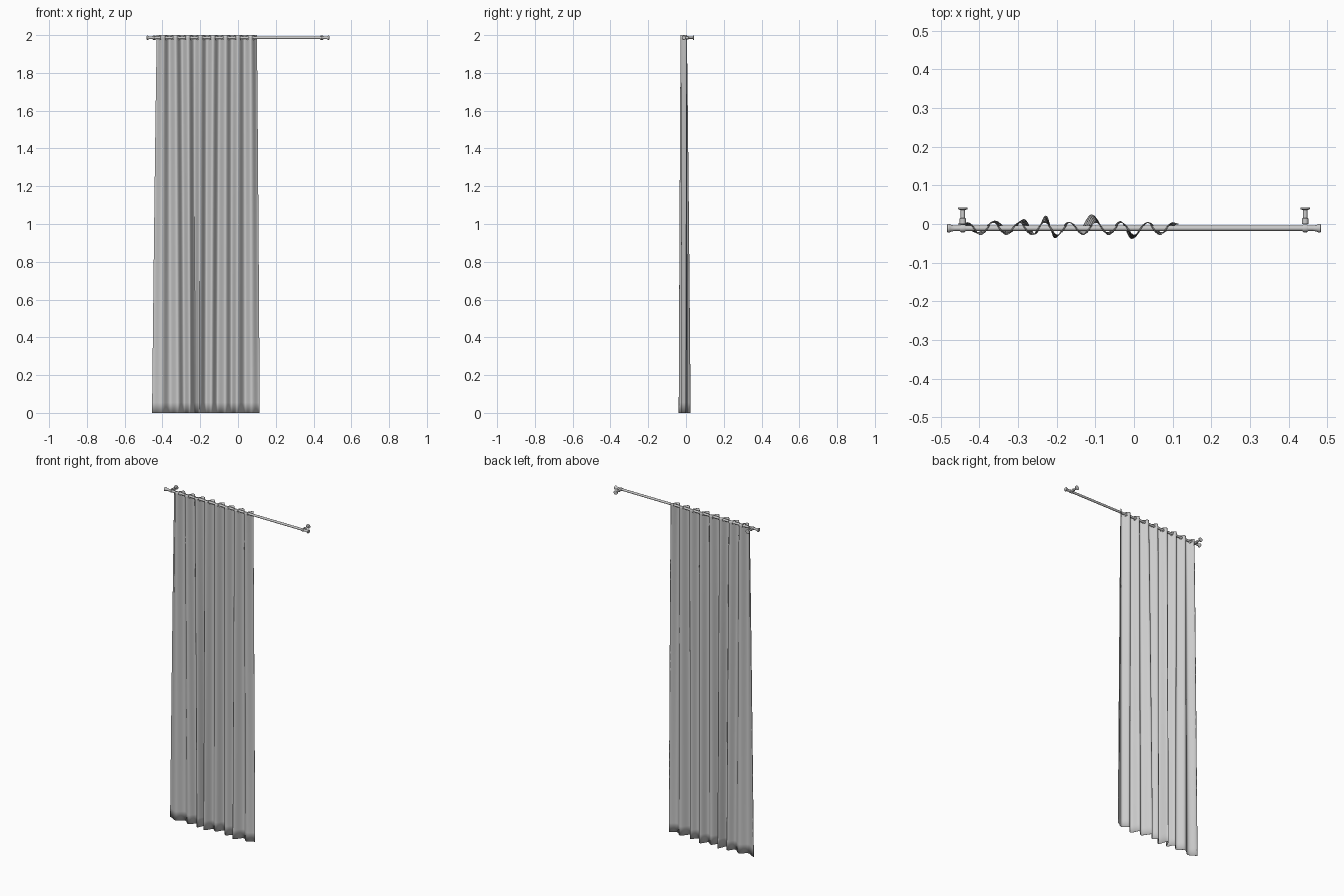
import bpy, bmesh, math
from mathutils import Vector

if "Cube" in bpy.data.objects:
    bpy.data.objects.remove(bpy.data.objects["Cube"])

ROD_Y, ROD_Z, ROD_R = -0.011, 1.986, 0.0068


def shade(ob):
    bpy.ops.object.select_all(action='DESELECT')
    ob.select_set(True)
    bpy.context.view_layer.objects.active = ob
    bpy.ops.object.shade_smooth_by_angle(angle=math.radians(40))


def lathe(name, profile, origin, axis, seg=24):
    """Revolve (radius, distance) points about an axis through origin."""
    bm = bmesh.new()
    q = Vector((0, 0, 1)).rotation_difference(Vector(axis))
    rings = []
    for r, d in profile:
        rings.append([bm.verts.new(Vector(origin) + q @ Vector((
            r * math.cos(2 * math.pi * i / seg), r * math.sin(2 * math.pi * i / seg), d)))
            for i in range(seg)])
    for a, b in zip(rings, rings[1:]):
        for i in range(seg):
            j = (i + 1) % seg
            bm.faces.new((a[i], a[j], b[j], b[i]))
    bm.faces.new(rings[0][::-1])
    bm.faces.new(rings[-1])
    me = bpy.data.meshes.new(name)
    bm.to_mesh(me)
    bm.free()
    ob = bpy.data.objects.new(name, me)
    bpy.context.collection.objects.link(ob)
    shade(ob)
    return ob


# Rod with end caps and wall brackets
lathe("rod", [(ROD_R, -0.474), (ROD_R, 0.474)], (0, ROD_Y, ROD_Z), (1, 0, 0))
for s, side in ((-1, "left"), (1, "right")):
    lathe(side + "_end_cap", [(0.0075, 0.464), (0.008, 0.472), (0.0105, 0.477), (0.0115, 0.479),
                              (0.0115, 0.482), (0.010, 0.4835)], (0, ROD_Y, ROD_Z), (s, 0, 0))
    bx = s * 0.443
    lathe(side + "_bracket_collar", [(0.0085, -0.007), (0.0092, -0.005), (0.0092, 0.005),
                                     (0.0085, 0.007)], (bx, ROD_Y, ROD_Z), (1, 0, 0))
    lathe(side + "_bracket_arm", [(0.008, 0.0), (0.008, 0.014), (0.0055, 0.016), (0.0055, 0.036),
                                  (0.0125, 0.0385), (0.0125, 0.043)], (bx, 0, ROD_Z), (0, 1, 0))
    lathe(side + "_bracket_screw", [(0.0045, 0.006), (0.0045, 0.0105)],
          (bx, ROD_Y, ROD_Z), (0, -1, 0), 12)

# Curtain folds: alternating back and front extremes, regular at the top, loose at the hem
N = 16
top = [(-0.43 + 0.53 * i / N, -0.028 if i % 2 else 0.004) for i in range(N + 1)]
hem = [(-0.455, 0.0), (-0.405, -0.022), (-0.36, 0.008), (-0.318, -0.020), (-0.285, 0.012),
       (-0.255, -0.026), (-0.228, 0.021), (-0.205, -0.036), (-0.170, 0.005), (-0.142, -0.014),
       (-0.110, 0.024), (-0.068, -0.022), (-0.035, 0.007), (-0.006, -0.038), (0.038, 0.004),
       (0.072, -0.022), (0.115, 0.0)]


def fold(pts, u):
    i = min(int(u), N - 1)
    t = u - i
    (x0, y0), (x1, y1) = pts[i], pts[i + 1]
    return Vector((x0 + (x1 - x0) * t, y0 + (y1 - y0) * (0.5 - 0.5 * math.cos(math.pi * t))))


def cloth_point(u, z):
    t = max(0.0, 1.97 - z) / 1.97
    p = fold(top, u).lerp(fold(hem, u), t ** 0.85)
    return Vector((p.x, p.y, z))


SUB = 10
levels = [2.0, 1.985, 1.97] + [1.97 * (1 - k / 36) for k in range(1, 37)]
bm = bmesh.new()
grid = [[bm.verts.new(cloth_point(c / SUB, z)) for c in range(N * SUB + 1)] for z in levels]
for a, b in zip(grid, grid[1:]):
    for c in range(N * SUB):
        bm.faces.new((a[c], b[c], b[c + 1], a[c + 1]))
me = bpy.data.meshes.new("curtain")
bm.to_mesh(me)
bm.free()
curtain = bpy.data.objects.new("curtain", me)
bpy.context.collection.objects.link(curtain)
shade(curtain)
sol = curtain.modifiers.new("thickness", 'SOLIDIFY')
sol.thickness, sol.offset = 0.0015, 0

# Holes where the rod passes through the cloth
cutter = lathe("hole_cutter", [(0.0088, -0.47), (0.0088, 0.2)], (0, ROD_Y, ROD_Z), (1, 0, 0))
cutter.hide_render = True
cutter.hide_set(True)
cut = curtain.modifiers.new("holes", 'BOOLEAN')
cut.operation, cut.object, cut.solver = 'DIFFERENCE', cutter, 'EXACT'

# Eyelet rings lying in the cloth at each crossing
for i in range(N):
    a, b = cloth_point(i + 0.4, ROD_Z), cloth_point(i + 0.6, ROD_Z)
    mid = cloth_point(i + 0.5, ROD_Z)
    normal = Vector((b.y - a.y, a.x - b.x, 0)).normalized()
    bpy.ops.mesh.primitive_torus_add(major_segments=24, minor_segments=8, major_radius=0.0108,
                                     minor_radius=0.0018, location=mid,
                                     rotation=normal.to_track_quat('Z', 'Y').to_euler())
    ring = bpy.context.object
    ring.name = f"eyelet_{i + 1}"
    shade(ring)
